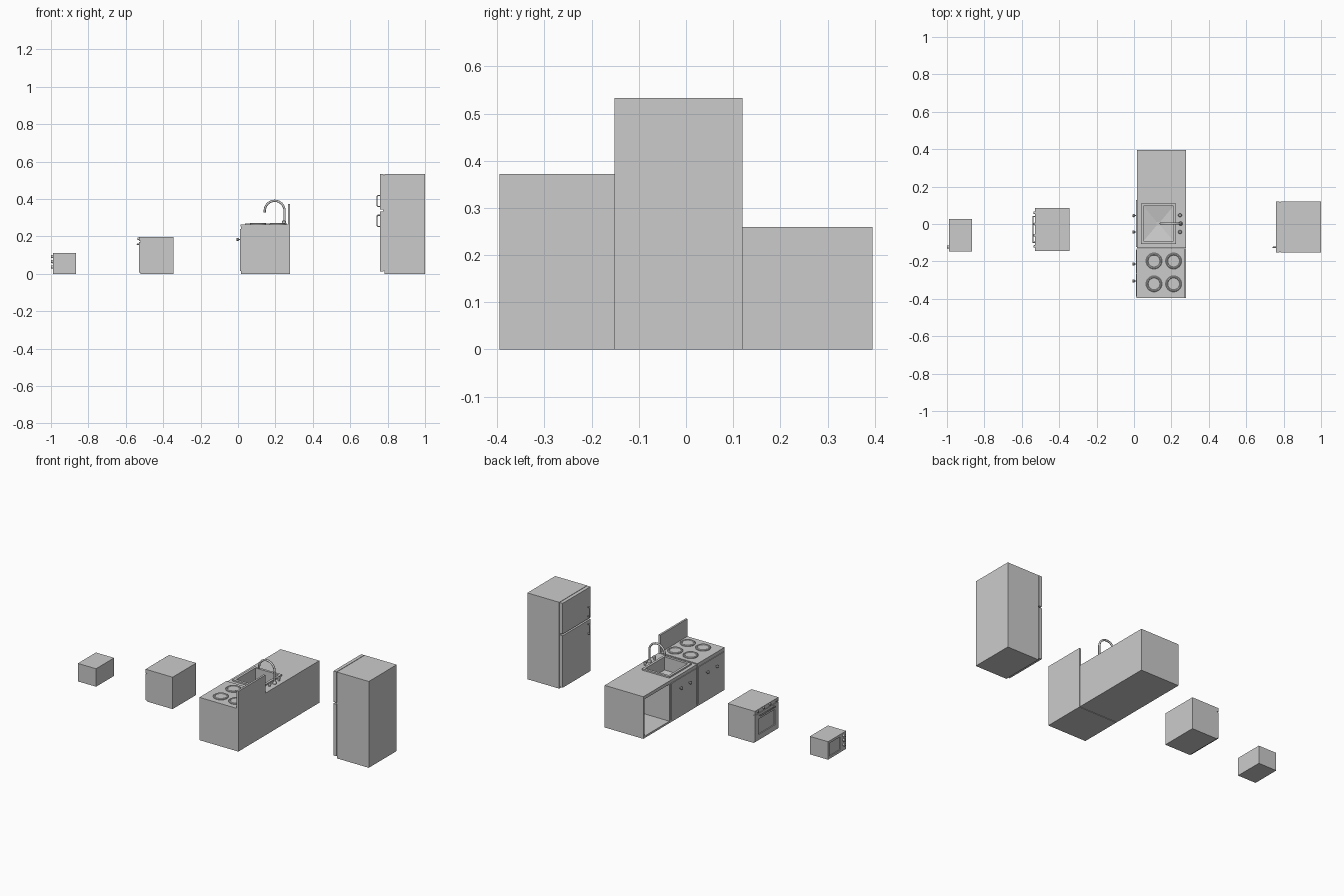
import bpy, bmesh, math
from mathutils import Vector

if "Cube" in bpy.data.objects:
    bpy.data.objects.remove(bpy.data.objects["Cube"])


def new_obj(name, bm):
    bmesh.ops.recalc_face_normals(bm, faces=bm.faces)
    me = bpy.data.meshes.new(name)
    bm.to_mesh(me)
    bm.free()
    ob = bpy.data.objects.new(name, me)
    bpy.context.collection.objects.link(ob)
    return ob


def box(name, x, y, z):
    bm = bmesh.new()
    bmesh.ops.create_cube(bm, size=1)
    for v in bm.verts:
        v.co = Vector([(a + b) / 2 + c * (b - a) for (a, b), c in zip((x, y, z), v.co)])
    return new_obj(name, bm)


def cut(ob, x, y, z):
    c = box(ob.name + "_cutter", x, y, z)
    c.hide_render = True
    c.hide_viewport = True
    m = ob.modifiers.new("cut", 'BOOLEAN')
    m.operation = 'DIFFERENCE'
    m.solver = 'EXACT'
    m.object = c


def smooth(ob):
    bpy.ops.object.select_all(action='DESELECT')
    ob.select_set(True)
    bpy.context.view_layer.objects.active = ob
    bpy.ops.object.shade_smooth_by_angle()


def lathe(name, profile, loc, axis='z', n=24):
    """Spin a (radius, height) profile; axis 'x' points toward -x."""
    bm = bmesh.new()
    rings = []
    for r, h in profile:
        ring = []
        for i in range(n):
            a = 2 * math.pi * i / n
            p = Vector((r * math.cos(a), r * math.sin(a), h))
            if axis == 'x':
                p = Vector((-p.z, p.y, p.x))
            ring.append(bm.verts.new(p + Vector(loc)))
        rings.append(ring)
    for a, b in zip(rings, rings[1:]):
        for i in range(n):
            bm.faces.new((a[i], a[(i + 1) % n], b[(i + 1) % n], b[i]))
    bm.faces.new(rings[0])
    bm.faces.new(rings[-1])
    ob = new_obj(name, bm)
    smooth(ob)
    return ob


def tube(name, pts, r):
    cu = bpy.data.curves.new(name, 'CURVE')
    cu.dimensions = '3D'
    cu.bevel_depth = r
    cu.bevel_resolution = 3
    cu.use_fill_caps = True
    s = cu.splines.new('POLY')
    s.points.add(len(pts) - 1)
    for p, c in zip(s.points, pts):
        p.co = (*c, 1)
        p.radius = 1
    s.use_smooth = True
    ob = bpy.data.objects.new(name, cu)
    bpy.context.collection.objects.link(ob)


KNOB = [(0.003, 0), (0.003, 0.007), (0.007, 0.009), (0.009, 0.013), (0.008, 0.018), (0.004, 0.021)]

# Refrigerator: body, two doors, bar handles
box("fridge_body", (0.782, 1.0), (-0.152, 0.12), (0, 0.533))
for part, z0, z1, h0, h1 in (("upper", 0.343, 0.533, 0.36, 0.418), ("lower", 0.012, 0.333, 0.253, 0.313)):
    box(f"fridge_{part}_door", (0.758, 0.779), (-0.152, 0.12), (z0, z1))
    y = -0.125
    tube(f"fridge_{part}_handle", [(0.76, y, h0), (0.748, y, h0), (0.743, y, h0 + 0.006),
                                  (0.743, y, h1 - 0.006), (0.748, y, h1), (0.76, y, h1)], 0.0035)
box("fridge_door_seal", (0.776, 0.784), (-0.147, 0.115), (0.015, 0.529))

# Counter: sink and open bay carved out of one block
counter = box("sink_counter", (0.015, 0.279), (-0.128, 0.395), (0, 0.26))
cut(counter, (0.0, 0.268), (0.141, 0.384), (0.012, 0.24))
cut(counter, (0.052, 0.21), (-0.09, 0.095), (0.17, 0.3))

# Sink rim and funnel-shaped basin floor
rim = box("sink_rim", (0.037, 0.225), (-0.106, 0.11), (0.258, 0.269))
cut(rim, (0.052, 0.21), (-0.09, 0.095), (0.2, 0.3))
bm = bmesh.new()
outer = [bm.verts.new((x, y, 0.188)) for x, y in ((0.052, -0.09), (0.21, -0.09), (0.21, 0.095), (0.052, 0.095))]
inner = [bm.verts.new((0.131 + x, 0.002 + y, 0.174)) for x, y in ((-.01, -.01), (.01, -.01), (.01, .01), (-.01, .01))]
for i in range(4):
    j = (i + 1) % 4
    bm.faces.new((outer[i], outer[j], inner[j], inner[i]))
bm.faces.new(inner)
new_obj("basin_floor", bm)

# Gooseneck tap with two valve knobs
arc = [(0.196 + 0.053 * math.cos(t * math.pi / 16), 0.002, 0.337 + 0.053 * math.sin(t * math.pi / 16))
       for t in range(17)]
tube("tap_spout", [(0.249, 0.002, 0.258)] + arc + [(0.143, 0.002, 0.328)], 0.006)
lathe("tap_base", [(0.011, 0), (0.011, 0.01), (0.007, 0.016)], (0.249, 0.002, 0.259))
for y in (-0.043, 0.047):
    lathe("tap_valve", [(0.006, 0), (0.005, 0.01), (0.01, 0.013), (0.01, 0.022), (0.006, 0.025)],
          (0.246, y, 0.259))

# Stove block, back panel and four burners
box("stove_body", (0.015, 0.279), (-0.395, -0.132), (0, 0.257))
box("stove_top", (0.013, 0.279), (-0.395, -0.131), (0.252, 0.264))
box("stove_back_panel", (0.267, 0.279), (-0.395, -0.131), (0.264, 0.372))
for x in (0.107, 0.212):
    for y in (-0.198, -0.32):
        lathe("burner", [(0.043, 0), (0.043, 0.006), (0.039, 0.009), (0.034, 0.009), (0.031, 0.006),
                         (0.003, 0.006)], (x, y, 0.263), n=32)

# Cabinet doors with knobs
for y0, y1, k0, k1 in ((-0.388, -0.139, -0.305, -0.214), (-0.122, 0.128, -0.043, 0.045)):
    mid = (y0 + y1) / 2
    for a, b, k in ((y0, mid - 0.001, k0), (mid + 0.001, y1, k1)):
        box("cabinet_door", (0.011, 0.018), (a, b), (0.015, 0.24))
        lathe("cabinet_knob", KNOB, (0.012, k, 0.183), 'x', 16)

# Oven: body, door with recessed window, handle, control dials
box("oven_body", (-0.52, -0.345), (-0.145, 0.085), (0, 0.197))
box("oven_control_strip", (-0.53, -0.518), (-0.145, 0.085), (0.174, 0.197))
door = box("oven_door", (-0.53, -0.518), (-0.145, 0.085), (0.006, 0.171))
cut(door, (-0.6, -0.524), (-0.11, 0.05), (0.04, 0.135))
tube("oven_handle", [(-0.528, -0.098, 0.158), (-0.539, -0.098, 0.158), (-0.539, 0.04, 0.158),
                     (-0.528, 0.04, 0.158)], 0.004)
for i in range(4):
    lathe("oven_dial", [(0.007, 0), (0.006, 0.008)], (-0.529, -0.12 + 0.06 * i, 0.187), 'x', 16)

# Microwave: body, recessed window, control dials
micro = box("microwave_body", (-0.99, -0.866), (-0.148, 0.028), (0, 0.111))
cut(micro, (-1.1, -0.985), (-0.09, 0.014), (0.016, 0.096))
for z in (0.036, 0.065, 0.092):
    lathe("microwave_dial", [(0.009, 0), (0.008, 0.01)], (-0.99, -0.123, z), 'x', 16)
